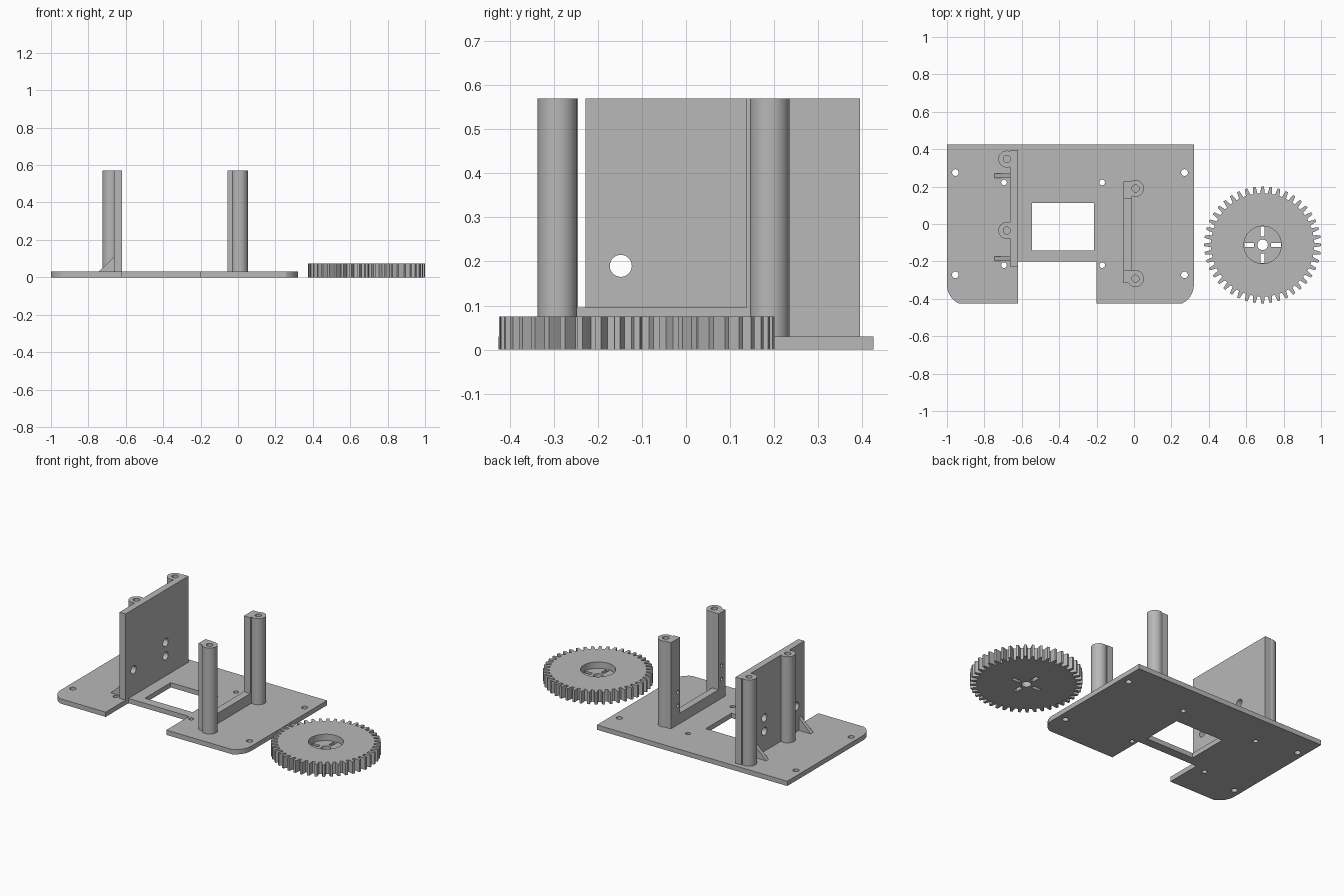
import bpy, bmesh
from math import sin, cos, pi, radians

cube = bpy.data.objects.get("Cube")
if cube:
    bpy.data.objects.remove(cube, do_unlink=True)

grey = bpy.data.materials.new("plain grey")
grey.use_nodes = True
grey.diffuse_color = (0.48, 0.48, 0.48, 1)
grey.node_tree.nodes["Principled BSDF"].inputs["Base Color"].default_value = grey.diffuse_color

PLATE = 0.03   # plate thickness
TOP = 0.57     # height of the uprights


def arc(cx, cy, r, start=0, end=360, n=32):
    """Points on an arc; a full circle leaves out the repeated end point."""
    count = n if end - start == 360 else n + 1
    angles = [radians(start + (end - start) * i / n) for i in range(count)]
    return [(cx + r * cos(a), cy + r * sin(a)) for a in angles]


def box(a0, a1, b0, b1):
    return [(a0, b0), (a1, b0), (a1, b1), (a0, b1)]


def prism(name, pts, lo, hi, axis="z"):
    """Extrude a closed profile between lo and hi along an axis."""
    place = {"z": lambda a, b, h: (a, b, h),
             "x": lambda a, b, h: (h, a, b),
             "y": lambda a, b, h: (a, h, b)}[axis]
    bm = bmesh.new()
    rings = [[bm.verts.new(place(a, b, h)) for a, b in pts] for h in (lo, hi)]
    for ring in rings:
        bm.faces.new(ring)
    for i in range(len(pts)):
        j = (i + 1) % len(pts)
        bm.faces.new((rings[0][i], rings[0][j], rings[1][j], rings[1][i]))
    bmesh.ops.recalc_face_normals(bm, faces=bm.faces)
    mesh = bpy.data.meshes.new(name)
    bm.to_mesh(mesh)
    bm.free()
    mesh.materials.append(grey)
    obj = bpy.data.objects.new(name, mesh)
    bpy.context.collection.objects.link(obj)
    return obj


def combine(obj, tools, operation="DIFFERENCE"):
    """Apply a boolean with each tool, then remove the tool."""
    for tool in tools:
        mod = obj.modifiers.new("bool", "BOOLEAN")
        mod.operation, mod.solver, mod.object = operation, "EXACT", tool
        bpy.context.view_layer.update()
        graph = bpy.context.evaluated_depsgraph_get()
        mesh = bpy.data.meshes.new_from_object(obj.evaluated_get(graph))
        obj.modifiers.clear()
        obj.data = mesh
        bpy.data.objects.remove(tool, do_unlink=True)


def drill(pts, lo, hi, axis="z"):
    return prism("cutter", pts, lo, hi, axis)


def finish(obj):
    obj.data.materials.clear()
    obj.data.materials.append(grey)
    bpy.ops.object.select_all(action="DESELECT")
    obj.select_set(True)
    bpy.context.view_layer.objects.active = obj
    bpy.ops.object.shade_smooth_by_angle(angle=radians(25))


# Base plate with front notch, two rounded front corners, window and screw holes
outline = [(-1, 0.425)]
outline += arc(-0.89, -0.325, 0.11, 180, 245, 10)
outline += [(-0.62, -0.425), (-0.62, -0.2), (-0.2, -0.2), (-0.2, -0.425)]
outline += arc(0.21, -0.325, 0.11, 295, 360, 10)
outline += [(0.32, 0.425)]
base = prism("base_plate", outline, 0, PLATE)
holes = [drill(box(-0.545, -0.215, -0.143, 0.112), -0.1, 0.1)]
for y in (-0.272, 0.275):
    holes += [drill(arc(x, y, 0.018, n=24), -0.1, 0.1) for x in (-0.955, 0.27)]
for y in (-0.22, 0.222):
    holes += [drill(arc(x, y, 0.015, n=24), -0.1, 0.1) for x in (-0.695, -0.17)]
combine(base, holes)
finish(base)


def add_posts(obj, x, ys):
    """Round screw posts merged into an upright, with blind holes on top."""
    combine(obj, [prism("post", arc(x, y, 0.045, n=48), PLATE, TOP) for y in ys], "UNION")
    combine(obj, [drill(arc(x, y, 0.019, n=24), TOP - 0.12, TOP + 0.1) for y in ys])


# Tall mounting wall with two posts and three cross holes
wall = prism("mounting_wall", box(-0.228, 0.395, PLATE, TOP), -0.662, -0.62, "x")
add_posts(wall, -0.68, (-0.035, 0.347))
combine(wall, [drill(arc(y, z, 0.025), -0.8, -0.5, "x")
               for y, z in ((-0.148, 0.19), (0.169, 0.24), (0.169, 0.155))])
finish(wall)

# Triangular braces behind the wall
for name, y in (("front_brace", -0.185), ("back_brace", 0.258)):
    brace = prism(name, [(-0.745, PLATE), (-0.66, PLATE), (-0.66, 0.112)],
                  y - 0.012, y + 0.012, "y")
    finish(brace)

# Open U-shaped frame with two posts and small blind screw holes
frame = prism("open_frame", [(-0.315, PLATE), (0.228, PLATE), (0.228, TOP), (0.137, TOP),
                             (0.137, 0.095), (-0.245, 0.095), (-0.245, TOP), (-0.315, TOP)],
              -0.055, -0.01, "x")
add_posts(frame, 0.008, (-0.292, 0.19))
combine(frame, [drill(arc(y, z, 0.011, n=20), -0.1, -0.015, "x")
                for y in (-0.272, 0.16) for z in (0.15, 0.235)])
finish(frame)

# Spur gear with a recessed hub, centre bore and four slots
GX, GY, TEETH = 0.6875, -0.1115, 44
profile = []
for t in range(TEETH):
    for offset, r in ((-0.30, 0.276), (-0.25, 0.29), (-0.15, 0.3125),
                      (0.15, 0.3125), (0.25, 0.29), (0.30, 0.276)):
        a = 2 * pi * (t + offset) / TEETH
        profile.append((GX + r * cos(a), GY + r * sin(a)))
gear = prism("gear", profile, 0, 0.075)
cuts = [drill(arc(GX, GY, 0.1, n=48), 0.035, 0.2),
        drill(arc(GX, GY, 0.028), -0.1, 0.2)]
for s in (-1, 1):
    near, far = sorted((s * 0.046, s * 0.098))
    cuts.append(drill(box(GX + near, GX + far, GY - 0.011, GY + 0.011), -0.1, 0.06))
    cuts.append(drill(box(GX - 0.011, GX + 0.011, GY + near, GY + far), -0.1, 0.06))
combine(gear, cuts)
finish(gear)
